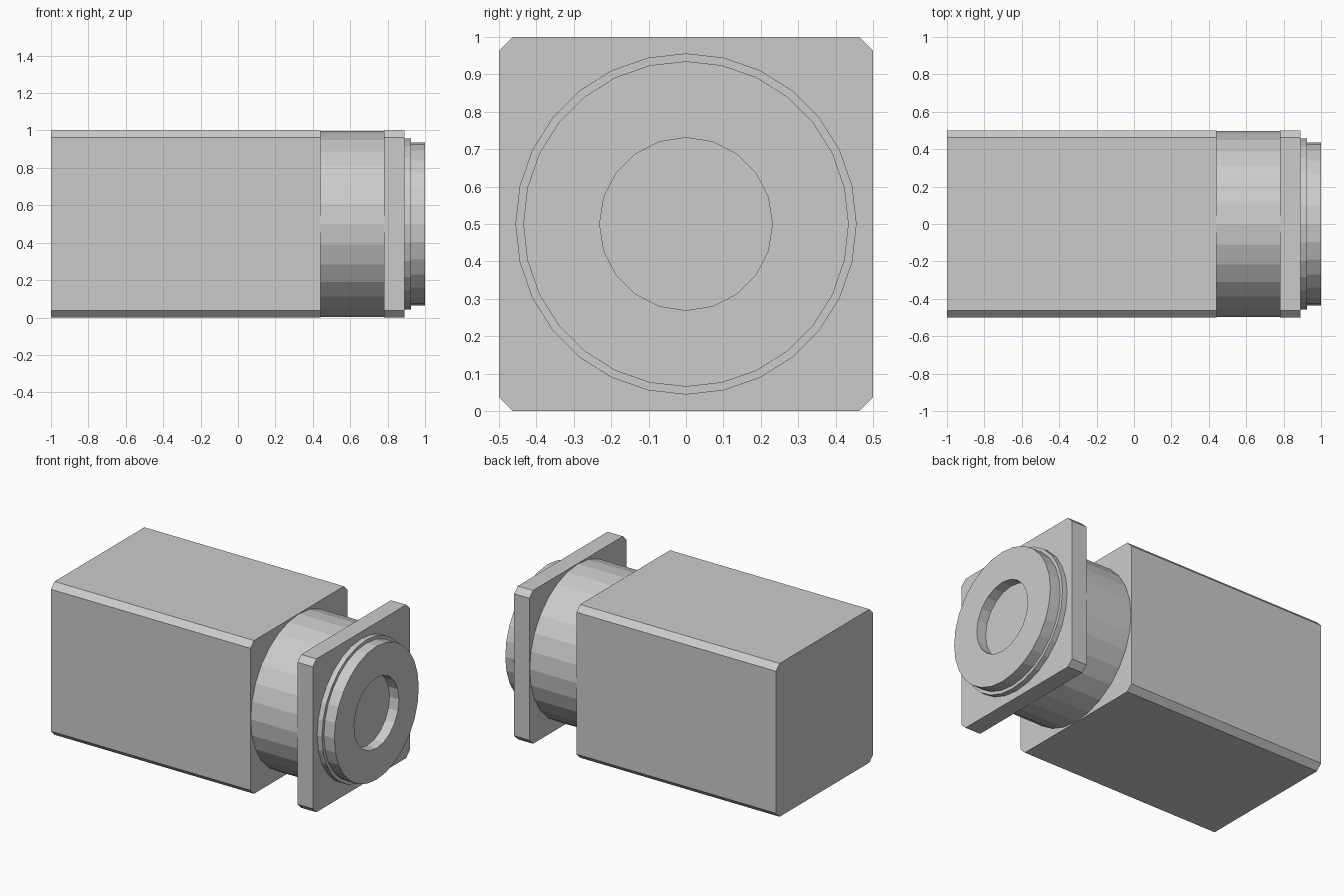
import bpy
import math

if "Cube" in bpy.data.objects:
    bpy.data.objects.remove(bpy.data.objects["Cube"])

C = 0.037   # corner chamfer of the square parts
MID = 0.5   # height of the round axis


def prism(name, outline, x0, x1):
    """Extrude a closed (y, z) outline along x."""
    n = len(outline)
    verts = [(x, y, z) for x in (x0, x1) for y, z in outline]
    faces = [tuple(reversed(range(n))), tuple(range(n, 2 * n))]
    faces += [(i, (i + 1) % n, n + (i + 1) % n, n + i) for i in range(n)]
    mesh = bpy.data.meshes.new(name)
    mesh.from_pydata(verts, [], faces)
    obj = bpy.data.objects.new(name, mesh)
    bpy.context.collection.objects.link(obj)
    return obj


def circle(r, sides):
    angles = [2 * math.pi * i / sides for i in range(sides)]
    return [(r * math.cos(a), MID + r * math.sin(a)) for a in angles]


# Square outline with chamfered corners, counter-clockwise
h, k = 0.5, 0.5 - C
square = [(y, MID + z) for y, z in
          [(h, -k), (h, k), (k, h), (-k, h), (-h, k), (-h, -k), (-k, -h), (k, -h)]]

# Main housing and the square front flange
prism("body", square, -1.0, 0.44)
prism("flange", square, 0.78, 0.89)

# Round neck and the stepped collar
prism("neck", circle(0.497, 28), 0.44, 0.78)
prism("collar", circle(0.456, 28), 0.89, 0.925)
face_plate = prism("face_plate", circle(0.435, 28), 0.925, 1.0)

# Shallow round recess in the face plate
cutter = prism("recess_cutter", circle(0.231, 20), 0.932, 1.1)
cutter.hide_render = True
cutter.hide_viewport = False
cut = face_plate.modifiers.new("recess", 'BOOLEAN')
cut.operation = 'DIFFERENCE'
cut.solver = 'EXACT'
cut.object = cutter
bpy.context.view_layer.objects.active = face_plate
bpy.ops.object.modifier_apply(modifier=cut.name)
bpy.data.objects.remove(cutter)
